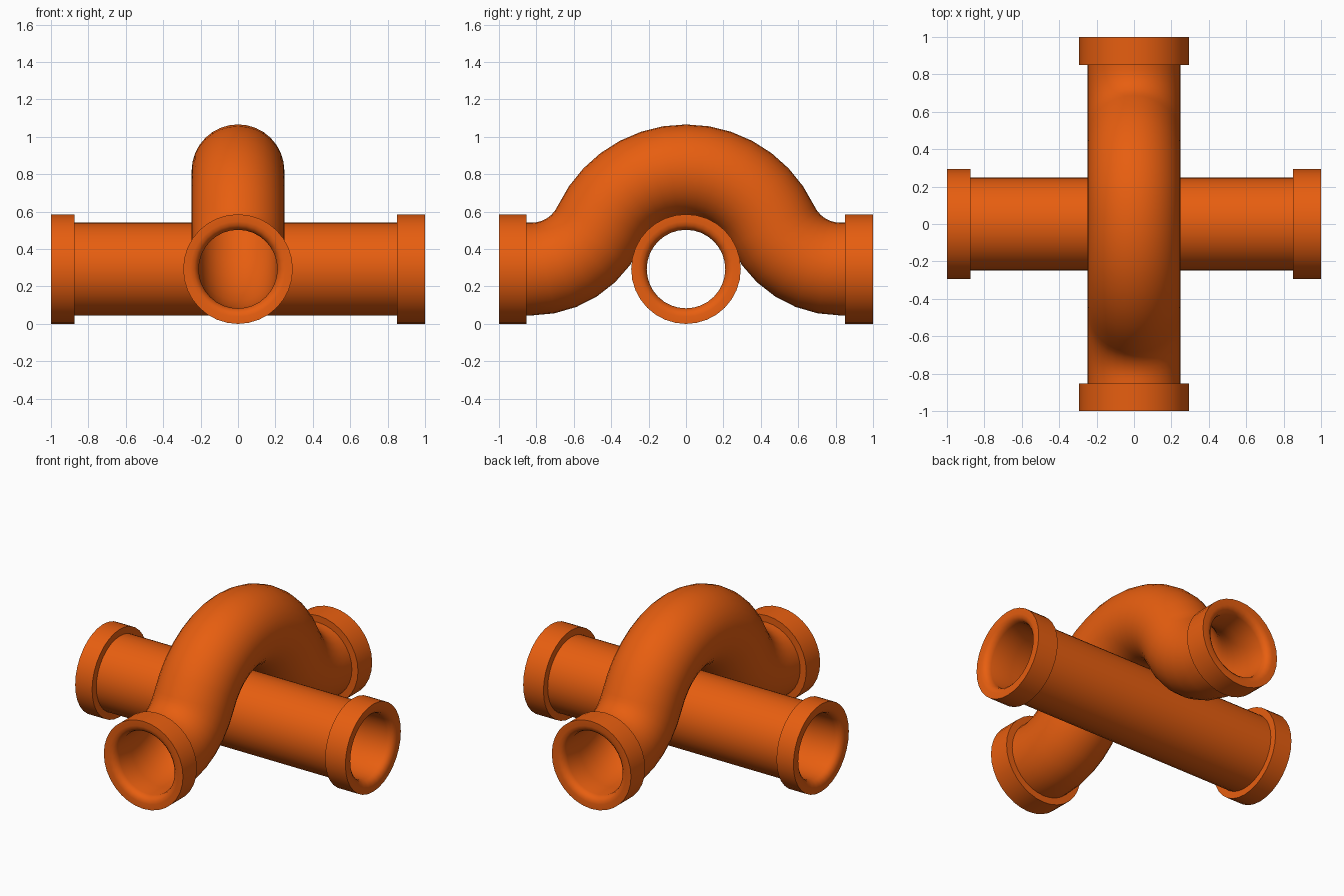
import bpy, bmesh, math
from mathutils import Vector

if "Cube" in bpy.data.objects:
    bpy.data.objects.remove(bpy.data.objects["Cube"])

SIDES = 32
Z0, R_OUT, R_IN, R_COL = 0.293, 0.248, 0.21, 0.293

mat = bpy.data.materials.new("orange plastic")
mat.diffuse_color = (0.80, 0.112, 0.005, 1)
mat.use_nodes = True
mat.node_tree.nodes["Principled BSDF"].inputs["Base Color"].default_value = mat.diffuse_color


def hollow_pipe(name, axis, path, start, end):
    """Closed shell swept along a path of (distance, height, slope angle)."""
    side = Vector((0, 0, 1)).cross(axis)
    rings = []

    def ring(u, z, ang, r):
        rings.append((u, z, ang, r))

    # outer skin with a collar at each end
    for u, r in ((-1, R_COL), (start, R_COL), (start, R_OUT)):
        ring(u, Z0, 0, r)
    for u, z, a in path:
        ring(u, z, a, R_OUT)
    for u, r in ((end, R_OUT), (end, R_COL), (1, R_COL)):
        ring(u, Z0, 0, r)
    # rounded mouth, bore back to the other end, second mouth
    lip = ((1.0, 0.255), (0.995, 0.235), (0.98, 0.218), (0.955, R_IN))
    for u, r in lip:
        ring(u, Z0, 0, r)
    for u, z, a in reversed(path):
        ring(u, z, a, R_IN)
    for u, r in reversed(lip):
        ring(-u, Z0, 0, r)

    bm = bmesh.new()
    loops = []
    for u, z, ang, r in rings:
        c = axis * u + Vector((0, 0, z))
        n = axis * -math.sin(ang) + Vector((0, 0, math.cos(ang)))
        loops.append([bm.verts.new(c + r * (side * math.sin(t) + n * math.cos(t)))
                      for t in (2 * math.pi * k / SIDES for k in range(SIDES))])
    for i, a in enumerate(loops):
        b = loops[(i + 1) % len(loops)]
        for k in range(SIDES):
            j = (k + 1) % SIDES
            bm.faces.new((a[k], a[j], b[j], b[k]))
    bmesh.ops.recalc_face_normals(bm, faces=bm.faces)
    me = bpy.data.meshes.new(name)
    bm.to_mesh(me)
    bm.free()
    me.materials.append(mat)
    ob = bpy.data.objects.new(name, me)
    bpy.context.collection.objects.link(ob)
    bpy.ops.object.select_all(action='DESELECT')
    ob.select_set(True)
    bpy.context.view_layer.objects.active = ob
    bpy.ops.object.shade_smooth_by_angle(angle=math.radians(40))


# straight pipe running left to right
hollow_pipe("straight_pipe", Vector((1, 0, 0)),
            [(-0.8, Z0, 0), (0.8, Z0, 0)], -0.875, 0.85)

# bridge pipe: small upward bend, large arch, small bend back
TH, R1, R2 = math.radians(65), 0.40, 0.51
rise = (R1 + R2) * (1 - math.cos(TH))
run = (R1 + R2) * math.sin(TH)
half = []
for i in range(7):
    a = TH * i / 6
    half.append((-run + R1 * math.sin(a), Z0 + R1 * (1 - math.cos(a)), a))
for i in range(1, 8):
    a = TH * (1 - i / 7)
    half.append((-R2 * math.sin(a), Z0 + rise - R2 * (1 - math.cos(a)), a))
path = half + [(-u, z, -a) for u, z, a in reversed(half[:-1])]
hollow_pipe("bridge_pipe", Vector((0, 1, 0)), path, -0.853, 0.85)
